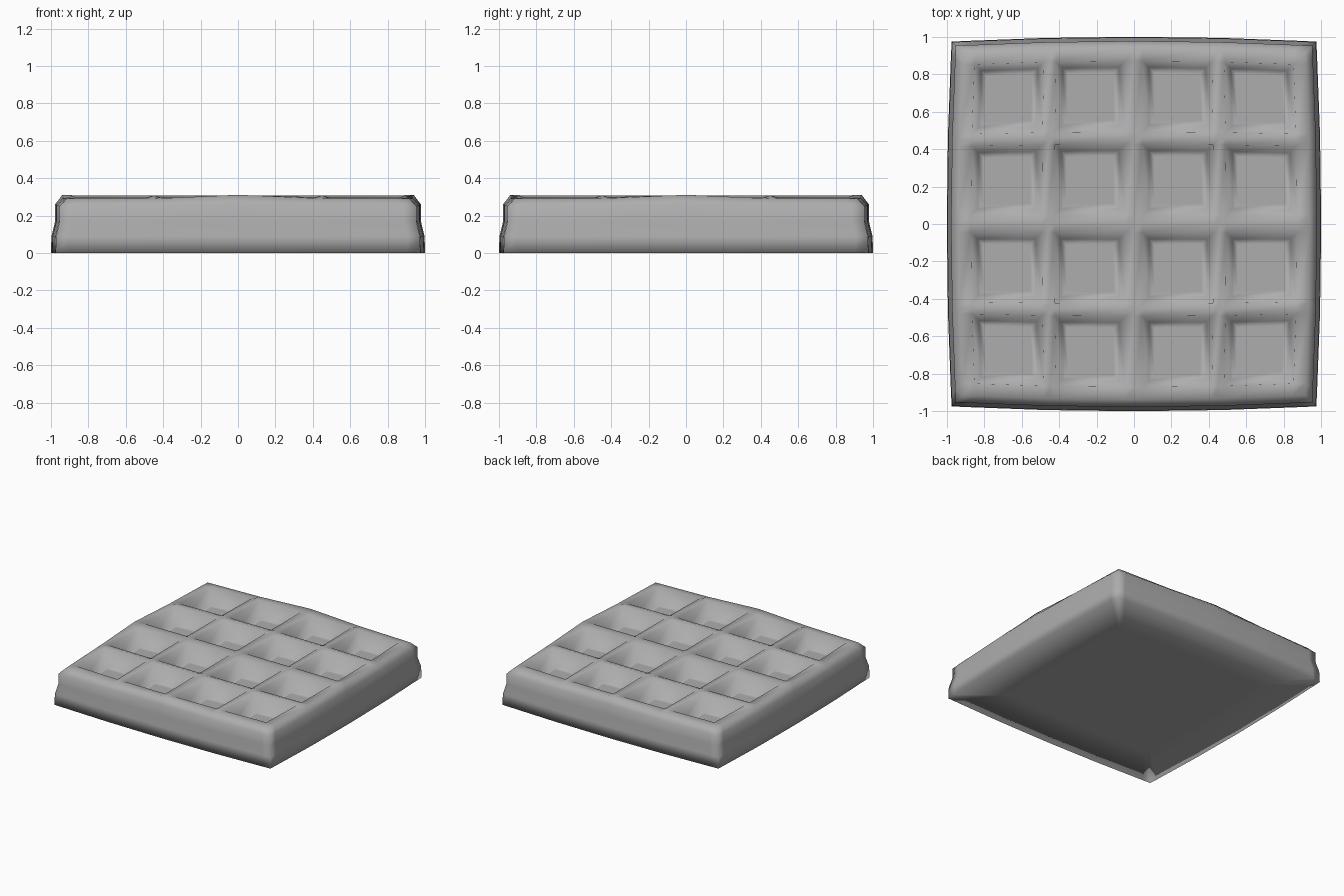
import bpy, bmesh

if "Cube" in bpy.data.objects:
    bpy.data.objects.remove(bpy.data.objects["Cube"])

RIM = 0.915          # half width of the top plate at its corners
OPEN, WALL, DEPTH = 0.185, 0.05, 0.13
CENTRES = (-0.665, -0.23, 0.23, 0.665)
CRESTS = (-RIM, -0.4475, 0.0, 0.4475, RIM)


def place(a, b, r, z, droop):
    """Point on a square of half width r with gently bowed sides."""
    x = r * a * (1 + 0.026 * (1 - b * b))
    y = r * b * (1 + 0.026 * (1 - a * a))
    return (x, y, z - droop * a * a * b * b)


def height(x, y):
    m = min(abs(x), abs(y))
    if max(abs(x), abs(y)) > RIM - 0.001:      # rim peaks mid-side, sinks to the corners
        return 0.311 - 0.02 * min(1, m / 0.4475)
    return 0.308 if x in CRESTS or y in CRESTS else 0.298


# Grid lines: ridge crests and pocket openings
lines = sorted(list(CRESTS) + [c + s * OPEN for c in CENTRES for s in (-1, 1)])
n = len(lines)

bm = bmesh.new()
norm = {}

# Top surface with ridges
grid = []
for y in lines:
    row = []
    for x in lines:
        a, b = x / RIM, y / RIM
        v = bm.verts.new(place(a, b, RIM, height(x, y), 0))
        norm[v] = (a, b)
        row.append(v)
    grid.append(row)
pockets = []
for j in range(n - 1):
    for i in range(n - 1):
        f = bm.faces.new((grid[j][i], grid[j][i + 1], grid[j + 1][i + 1], grid[j + 1][i]))
        if i % 3 == 1 and j % 3 == 1:
            pockets.append(f)

# Sides: rings from the rim down to the base, then in under the base
ring = ([grid[0][i] for i in range(n - 1)] + [grid[j][n - 1] for j in range(n - 1)]
        + [grid[n - 1][i] for i in range(n - 1, 0, -1)] + [grid[j][0] for j in range(n - 1, 0, -1)])
profile = [(0.953, 0.26, 0.01), (0.953, 0.17, 0), (0.972, 0.09, 0), (0.975, 0.0, 0), (0.65, 0.0, 0)]
for r, z, droop in profile:
    new = []
    for v in ring:
        w = bm.verts.new(place(*norm[v], r, z, droop))
        norm[w] = norm[v]
        new.append(w)
    for i in range(len(ring)):
        k = (i + 1) % len(ring)
        bm.faces.new((ring[k], ring[i], new[i], new[k]))
    ring = new
bm.faces.new(ring[::-1])
bmesh.ops.recalc_face_normals(bm, faces=bm.faces)

# Pockets: sloped walls, then a small inner loop to keep the floor flat
bmesh.ops.inset_individual(bm, faces=pockets, thickness=WALL, depth=-DEPTH)
bmesh.ops.inset_individual(bm, faces=pockets, thickness=0.04, depth=0)
for f in bm.faces:
    f.smooth = True

mesh = bpy.data.meshes.new("waffle")
bm.to_mesh(mesh)
bm.free()
waffle = bpy.data.objects.new("waffle", mesh)
bpy.context.collection.objects.link(waffle)

# Darker grey
grey = bpy.data.materials.new("dark_grey")
grey.diffuse_color = (0.42, 0.42, 0.42, 1)
grey.use_nodes = True
grey.node_tree.nodes["Principled BSDF"].inputs["Base Color"].default_value = grey.diffuse_color
mesh.materials.append(grey)
